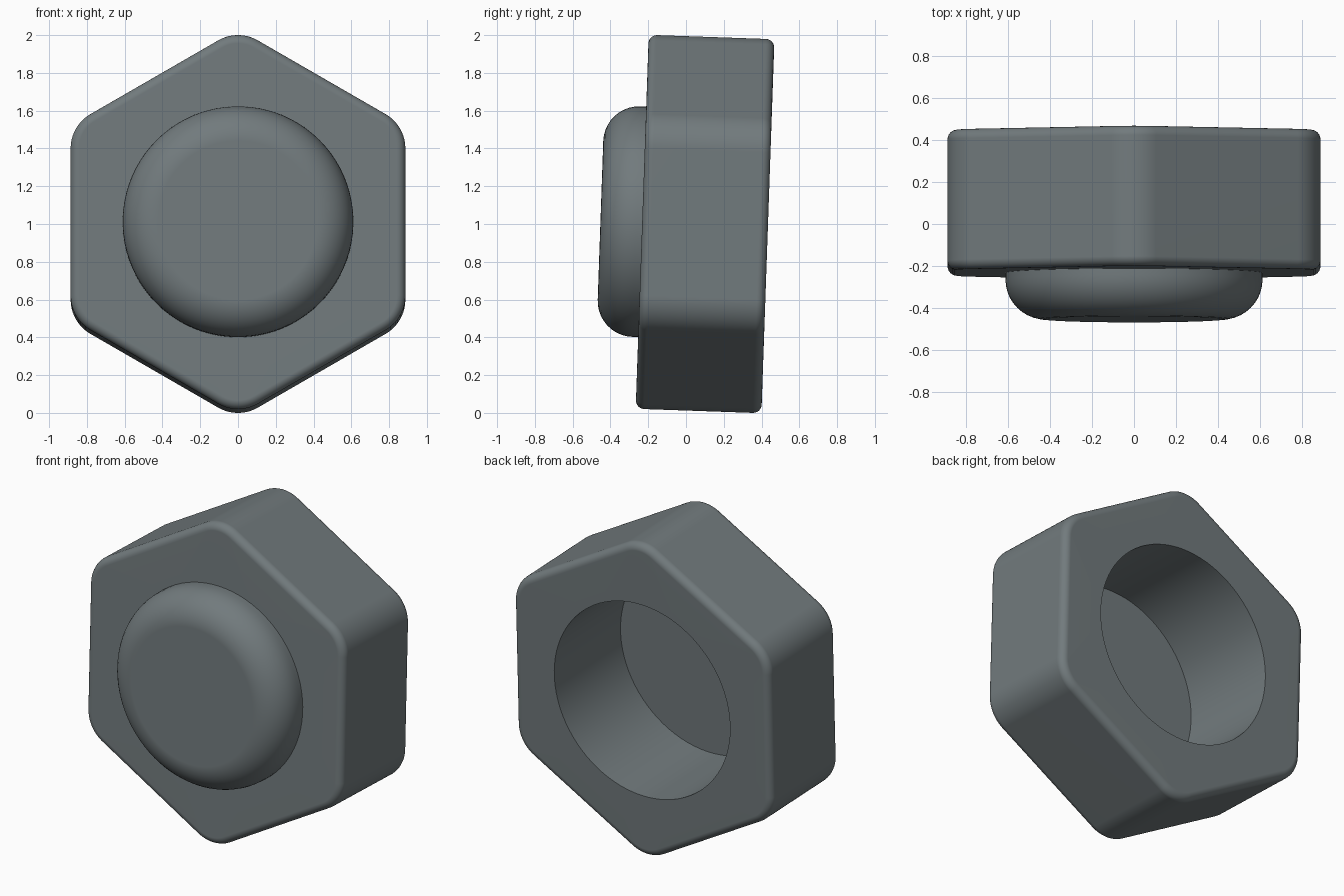
import bpy, bmesh
from math import sin, cos, pi, radians

if "Cube" in bpy.data.objects:
    bpy.data.objects.remove(bpy.data.objects["Cube"])

SEG = 14                     # points per hex corner
N = 6 * SEG
APOTHEM, CORNER = 0.886, 0.21
EDGE, FILLET = 0.045, 0.19
BACK, FRONT, DOME, FLOOR = 0.434, -0.232, -0.453, -0.222
R_DOME, R_HOLE = 0.611, 0.609


def circle(r, y):
    """Round ring around the y axis."""
    angles = [pi / 3 + 2 * pi * (i + 0.5) / N for i in range(N)]
    return [(r * cos(a), y, r * sin(a)) for a in angles]


def hexagon(inset, y):
    """Round-cornered hexagon ring, point up."""
    d = (APOTHEM - CORNER) / cos(pi / 6)
    r = CORNER - inset
    pts = []
    for k in range(6):
        c = pi / 2 + k * pi / 3
        for j in range(SEG):
            a = c - pi / 6 + pi / 3 * j / (SEG - 1)
            pts.append((d * cos(c) + r * cos(a), y, d * sin(c) + r * sin(a)))
    return pts


# blind hole, from its floor out to the back face
rings = [circle(R_HOLE, FLOOR), circle(R_HOLE, BACK)]

# hexagonal body with rounded rims
arc = [i / 6 * pi / 2 for i in range(7)]
rings += [hexagon(EDGE * (1 - sin(t)), BACK - EDGE * (1 - cos(t))) for t in arc]
rings += [hexagon(EDGE * (1 - cos(t)), FRONT + EDGE * (1 - sin(t))) for t in arc]

# domed front with a wide fillet
rings.append(circle(R_DOME, FRONT))
for i in range(11):
    t = i / 10 * pi / 2
    rings.append(circle(R_DOME - FILLET * (1 - cos(t)), DOME + FILLET * (1 - sin(t))))

# stitch the rings into one closed shell
bm = bmesh.new()
loops = [[bm.verts.new(p) for p in ring] for ring in rings]
for a, b in zip(loops, loops[1:]):
    for i in range(N):
        j = (i + 1) % N
        bm.faces.new((a[i], a[j], b[j], b[i]))
bm.faces.new(loops[0])
bm.faces.new(loops[-1])
bmesh.ops.recalc_face_normals(bm, faces=bm.faces[:])
mesh = bpy.data.meshes.new("cap_nut")
bm.to_mesh(mesh)
bm.free()

# dark blue-grey metal
metal = bpy.data.materials.new("dark_metal")
metal.diffuse_color = (0.167, 0.196, 0.205, 1)
metal.use_nodes = True
metal.node_tree.nodes["Principled BSDF"].inputs["Base Color"].default_value = metal.diffuse_color
mesh.materials.append(metal)

# place it leaning back slightly
nut = bpy.data.objects.new("cap_nut", mesh)
bpy.context.collection.objects.link(nut)
nut.location = (0, 0, 1.0035)
nut.rotation_euler = (radians(-2), 0, 0)
bpy.context.view_layer.objects.active = nut
nut.select_set(True)
bpy.ops.object.shade_smooth_by_angle(angle=radians(35))
weighted = nut.modifiers.new("flat_face_normals", 'WEIGHTED_NORMAL')
weighted.keep_sharp = True
